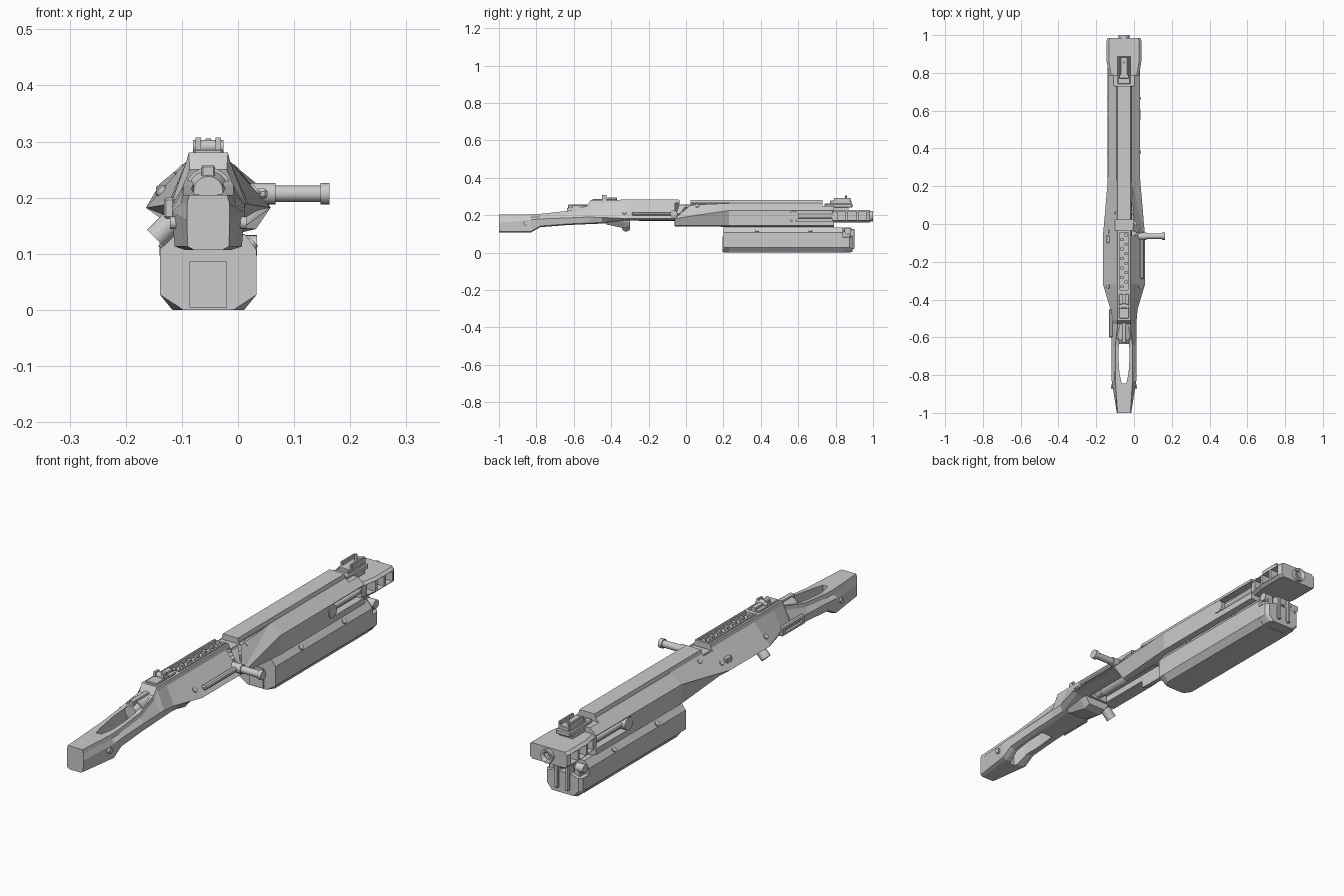
import bpy, bmesh, math
from mathutils import Vector

cube = bpy.data.objects.get("Cube")
if cube:
    bpy.data.objects.remove(cube, do_unlink=True)

CENTRE_X = -0.053  # centre line of the long body
TOP = 0.28         # height of the receiver top
BORE = 0.195       # height of the barrel axis

grey = bpy.data.materials.new("plain grey")
grey.use_nodes = True
grey.diffuse_color = (0.6, 0.6, 0.6, 1)
shader = grey.node_tree.nodes["Principled BSDF"]
shader.inputs["Base Color"].default_value = grey.diffuse_color


def finish(name, bm, smooth=False):
    bmesh.ops.recalc_face_normals(bm, faces=bm.faces)
    mesh = bpy.data.meshes.new(name)
    bm.to_mesh(mesh)
    bm.free()
    mesh.materials.append(grey)
    part = bpy.data.objects.new(name, mesh)
    part.location.x = CENTRE_X
    bpy.context.collection.objects.link(part)
    if smooth:
        bpy.ops.object.select_all(action='DESELECT')
        part.select_set(True)
        bpy.context.view_layer.objects.active = part
        bpy.ops.object.shade_smooth_by_angle(angle=math.radians(35))
    return part


def skin(name, rings):
    """Bridge equal rings of points and cap both ends."""
    bm = bmesh.new()
    rows = [[bm.verts.new(point) for point in ring] for ring in rings]
    count = len(rows[0])
    for near, far in zip(rows, rows[1:]):
        for i in range(count):
            j = (i + 1) % count
            bm.faces.new((near[i], near[j], far[j], far[i]))
    bm.faces.new(rows[0])
    bm.faces.new(rows[-1])
    return finish(name, bm)


def loft(name, stations):
    """Stations of (y, half profile of (half width, z)), mirrored."""
    rings = []
    for y, half in stations:
        right_side = [(w, y, z) for w, z in half]
        left_side = [(-w, y, z) for w, z in reversed(half)]
        rings.append(right_side + left_side)
    return skin(name, rings)


def box(name, x, y, z, bevel=0):
    """Box from (low, high) ranges, x measured from the centre line."""
    bm = bmesh.new()
    bmesh.ops.create_cube(bm, size=1)
    for vert in bm.verts:
        vert.co = [pair[c > 0] for c, pair in zip(vert.co, (x, y, z))]
    if bevel:
        bmesh.ops.bevel(bm, geom=bm.edges[:], offset=bevel, segments=1, affect='EDGES')
    return finish(name, bm)


def centred(name, half, y, z, bevel=0):
    return box(name, (-half, half), y, z, bevel)


def both_sides(name, inner, outer, y, z, bevel=0):
    return [box(name + "_left", (inner, outer), y, z, bevel),
            box(name + "_right", (-outer, -inner), y, z, bevel)]


def rod(name, start, end, radius, end_radius=None, sides=20):
    a, b = Vector(start), Vector(end)
    bm = bmesh.new()
    bmesh.ops.create_cone(bm, cap_ends=True, segments=sides, radius1=radius,
                          radius2=end_radius or radius, depth=(b - a).length)
    turn = Vector((0, 0, 1)).rotation_difference(b - a).to_matrix()
    bmesh.ops.rotate(bm, matrix=turn, verts=bm.verts)
    bmesh.ops.translate(bm, vec=(a + b) / 2, verts=bm.verts)
    return finish(name, bm, True)


def along(name, y_range, z, radius, end_radius=None, x=0):
    """Rod parallel to the barrel."""
    return rod(name, (x, y_range[0], z), (x, y_range[1], z), radius, end_radius)


def cut(part, cutters):
    for cutter in cutters:
        cutter.hide_render = True
        modifier = part.modifiers.new("cut", 'BOOLEAN')
        modifier.operation = 'DIFFERENCE'
        modifier.solver = 'EXACT'
        modifier.object = cutter
    graph = bpy.context.evaluated_depsgraph_get()
    mesh = bpy.data.meshes.new_from_object(part.evaluated_get(graph))
    part.modifiers.clear()
    part.data = mesh
    for cutter in cutters:
        bpy.data.objects.remove(cutter, do_unlink=True)


def body_section(y, top_w, top, wide, wide_z, low_w, bottom):
    """Ten-sided section: narrow top, shoulder, widest ridge, lower edge, belly."""
    return y, [(top_w, top), (top_w + .004, top - .016), (wide, wide_z),
               (low_w, bottom + .006), (low_w * .7, bottom)]


# Long body: stock, receiver and fore end in one faceted shell
body = loft("body_shell", [body_section(*row) for row in (
    (-1, .034, .205, .038, .16, .037, .107),
    (-.83, .045, .205, .065, .175, .06, .107),
    (-.78, .045, .207, .065, .18, .06, .136),
    (-.64, .045, .222, .065, .185, .06, .147),
    (-.53, .033, .25, .066, .19, .06, .152),
    (-.51, .035, TOP, .067, .19, .06, .153),
    (-.45, .035, TOP, .072, .188, .06, .155),
    (-.32, .035, TOP, .111, .182, .09, .172),
    (-.062, .035, TOP, .111, .182, .09, .172),
    (-.06, .035, TOP, .111, .182, .062, .14),
    (.23, .035, TOP, .086, .225, .085, .138),
    (.79, .035, TOP, .085, .225, .084, .138))])
hole = [(-.026, -.62), (-.03, -.7), (-.024, -.79), (-.012, -.845)]
hole += [(-x, y) for x, y in reversed(hole)]
cut(body, [
    skin("stock_hole", [[(x, y, z) for x, y in hole] for z in (0, 1)]),
    centred("top_gap", .2, (-.035, .025), (.255, .4)),
    centred("belly_channel", .042, (-.29, .12), (.1, .21)),
    centred("sight_step", .2, (.73, .9), (.25, .4)),
    centred("rail_groove", .024, (-.35, -.045), (.266, .4)),
    *both_sides("side_slot", .055, .2, (.56, .9), (.17, .222))])

# Barrel and bolt inside the shell
along("barrel", (-.25, .985), BORE, .026)
along("bolt_tube", (-.52, .1), .2, .022)
along("bolt_rear", (-.61, -.49), .212, .042)
along("bolt_rear_cap", (-.635, -.61), .212, .026, .036)
centred("bolt_catch", .012, (-.63, -.5), (.235, .258), .003)
centred("bridge_plate", .041, (-.03, .022), (.24, .258))

# Feed rail on the receiver top
both_sides("rail_side", .02, .027, (-.35, -.04), (.262, .285))
for i in range(12):
    x, y = (-.01, .01)[i % 2], -.34 + i * .025
    box("rail_tooth", (x - .008, x + .008), (y, y + .015), (.262, .277))

# Rear sight
centred("rear_sight_base", .026, (-.5, -.37), (.276, .287), .003)
rod("rear_sight_drum", (-.027, -.435, .291), (.027, -.435, .291), .012)
both_sides("rear_sight_ear", .013, .023, (-.45, -.425), (.285, .307))
centred("rear_sight_leaf", .01, (-.42, -.37), (.284, .296))

# Front sight on its stepped base
centred("front_sight_base", .034, (.74, .89), (.24, .262), .004)
centred("front_sight_block", .026, (.77, .885), (.26, .278), .003)
both_sides("front_sight_wing", .017, .027, (.79, .88), (.272, .293), .002)
rod("front_sight_post", (0, .855, .27), (0, .855, .305), .005)

# Muzzle brake with three ports on each side
brake = loft("muzzle_brake", [
    (y, [(w - .012, .228), (w, .218), (w, .172), (w - .012, .162)])
    for y, w in ((.78, .078), (.86, .092), (.97, .092), (.985, .086))])
ports = []
for i in range(3):
    y = .81 + i * .056
    ports += both_sides("port", .035, .2, (y, y + .044), (.174, .217))
cut(brake, ports)
centred("brake_neck", .032, (.72, .87), (.215, .25))
ring = along("muzzle_ring", (.97, 1), BORE, .028)
cut(ring, [along("bore", (.98, 1.1), BORE, .018)])

# Lower housing under the fore end
loft("lower_housing", [
    (y, [(.065, .135), (.086, .107), (.086, .027), (belly, 0)])
    for y, belly in ((.2, .045), (.23, .064), (.84, .064))])
loft("housing_end", [
    (y, [(w - .03, .09), (w, .08), (w, .027), (w - .022, .002)])
    for y, w in ((.83, .086), (.875, .084), (.89, .072))])
centred("housing_front_panel", .033, (.194, .22), (.004, .086))
both_sides("housing_skid", .042, .062, (.24, .88), (0, .01))
both_sides("hinge_arm", .044, .072, (.83, .88), (.07, .115), .003)
both_sides("latch_rib", .017, .033, (.86, .9), (.02, .125), .003)
centred("latch_bar", .03, (.84, .885), (.1, .135), .004)

# Trigger group below the receiver
loft("trigger_housing", [
    (y, [(.06, .18), (.058, .165), (.04, belly)])
    for y, belly in ((-.43, .152), (-.33, .13), (-.3, .14))])
rod("trigger_knob", (-.06, -.32, .162), (-.094, -.32, .128), .021)

# Charging handle, turned in steps, and its slide on the slope
steps = [(.075, .019), (.12, .0145), (.2, .019), (.216, .019)]
for (x, radius), (x_end, _) in zip(steps, steps[1:]):
    rod("charging_handle", (x, -.065, .207), (x_end, -.065, .207), radius)
box("handle_slide", (.084, .106), (-.29, -.05), (.198, .216), .005)

# Side lever and catch on the opposite side
lever = box("side_lever", (-.079, -.06), (-.6, -.45), (.162, .2), .004)
cut(lever, [box("lever_slot", (-.1, -.069), (-.58, -.47), (.174, .189))])
box("side_catch", (-.093, -.07), (-.1, -.06), (.2, .222), .003)

# Slot pistons, hinge lugs, bolts and pins on each side
for side in (-1, 1):
    along("slot_piston", (.58, .8), BORE, .012, x=side * .062)
    rod("slot_collar", (side * .05, .578, BORE), (side * .088, .578, BORE), .026)
    rod("hinge_lug", (side * .05, .865, .115), (side * .087, .865, .115), .018)
    for name, w, z, tilt, places in (
            ("receiver_bolt", .083, .211, 1, (-.33, -.04)),
            ("shroud_bolt", .05, .248, 1, (.06,)),
            ("housing_bolt", .077, .117, 1, (.38, .665)),
            ("stock_pin", .062, .155, 0, (-.86,))):
        axis = Vector((side, 0, tilt)).normalized() * .006
        for y in places:
            spot = Vector((side * w, y, z))
            rod(name, spot - axis, spot + axis, .011)
